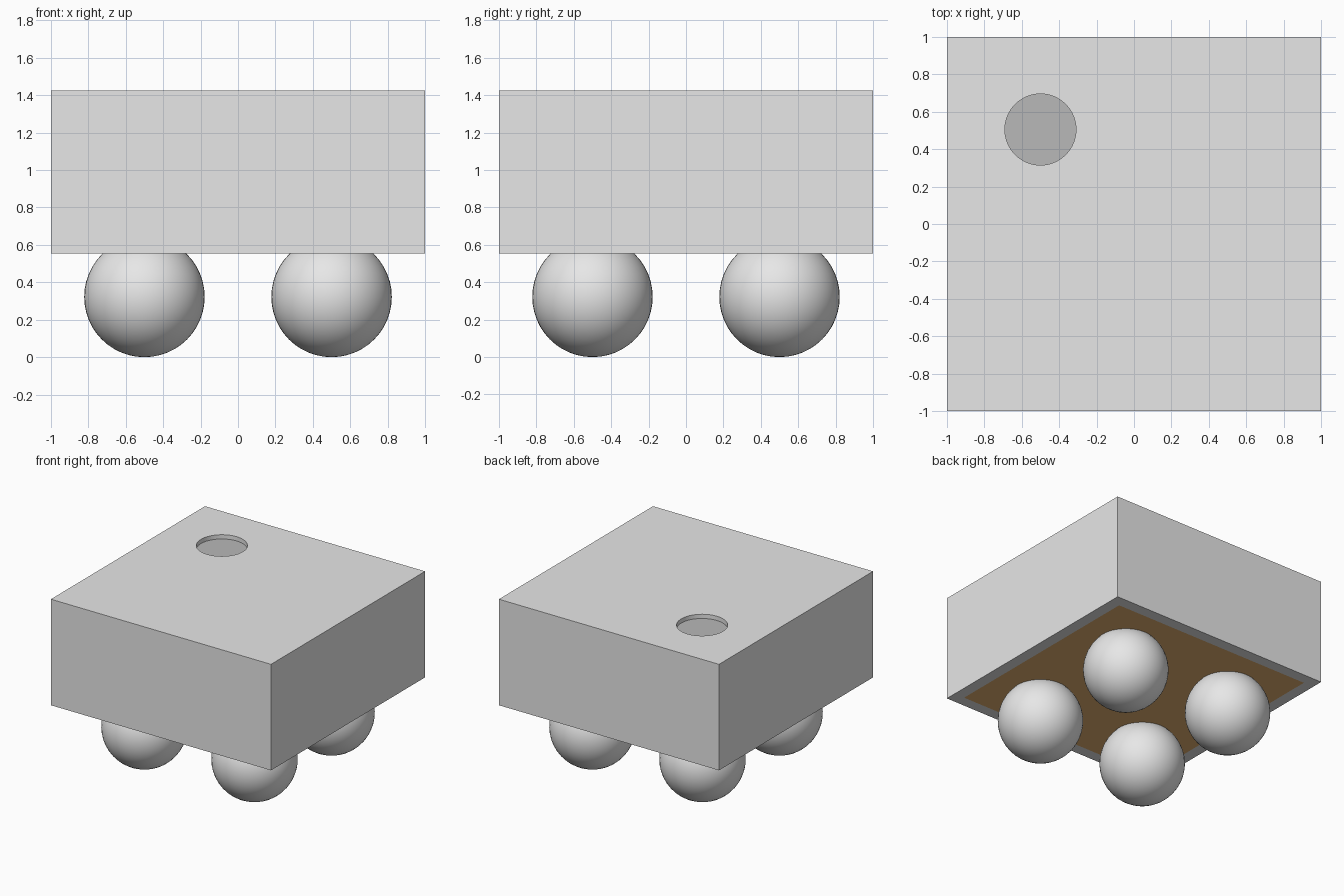
import bpy, bmesh, math

default = bpy.data.objects.get("Cube")
if default:
    bpy.data.objects.remove(default, do_unlink=True)


def make_material(name, rgb):
    mat = bpy.data.materials.new(name)
    mat.use_nodes = True
    color = (*rgb, 1.0)
    mat.diffuse_color = color
    mat.node_tree.nodes["Principled BSDF"].inputs["Base Color"].default_value = color
    return mat


light_grey = make_material("light_grey", (0.8, 0.8, 0.8))
mid_grey = make_material("mid_grey", (0.48, 0.48, 0.48))
brown = make_material("brown", (0.81, 0.46, 0.17))

BOTTOM, TOP = 0.553, 1.424
FOOT_RADIUS = 0.322
HOLE_X, HOLE_Y, HOLE_RADIUS, HOLE_DEPTH = -0.5, 0.505, 0.19, 0.035

# Box body with an inset panel on the underside
bpy.ops.mesh.primitive_cube_add(size=2, location=(0, 0, (BOTTOM + TOP) / 2))
body = bpy.context.object
body.name = "box_body"
body.scale.z = (TOP - BOTTOM) / 2
bpy.ops.object.transform_apply(location=True, rotation=False, scale=True)
for mat in (light_grey, mid_grey, brown):
    body.data.materials.append(mat)

bm = bmesh.new()
bm.from_mesh(body.data)
under = [f for f in bm.faces if f.normal.z < -0.9]
bmesh.ops.inset_region(bm, faces=under, thickness=0.13)
for f in under:
    f.material_index = 2
bm.to_mesh(body.data)
bm.free()

# Shallow round recess cut in the top
bpy.ops.mesh.primitive_cylinder_add(vertices=64, radius=HOLE_RADIUS, depth=2 * HOLE_DEPTH,
                                    location=(HOLE_X, HOLE_Y, TOP))
cutter = bpy.context.object
cutter.name = "recess_cutter"
cutter.hide_render = True
cutter.data.materials.append(light_grey)

bpy.ops.object.select_all(action='DESELECT')
body.select_set(True)
bpy.context.view_layer.objects.active = body
cut = body.modifiers.new("recess", 'BOOLEAN')
cut.operation = 'DIFFERENCE'
cut.solver = 'EXACT'
cut.object = cutter
bpy.ops.object.modifier_apply(modifier=cut.name)
bpy.data.objects.remove(cutter, do_unlink=True)

# Darker recess floor
for poly in body.data.polygons:
    if poly.normal.z > 0.9 and poly.center.z < TOP - HOLE_DEPTH / 2:
        poly.material_index = 1
bpy.ops.object.shade_smooth_by_angle(angle=math.radians(30))

# Four ball feet
for side, x in (("left", 0.5), ("right", -0.5)):
    for end, y in (("front", -0.5), ("back", 0.5)):
        bpy.ops.mesh.primitive_uv_sphere_add(segments=48, ring_count=24, radius=FOOT_RADIUS,
                                             location=(x, y, FOOT_RADIUS))
        foot = bpy.context.object
        foot.name = f"{end}_{side}_foot"
        foot.data.materials.append(light_grey)
        bpy.ops.object.shade_smooth()
